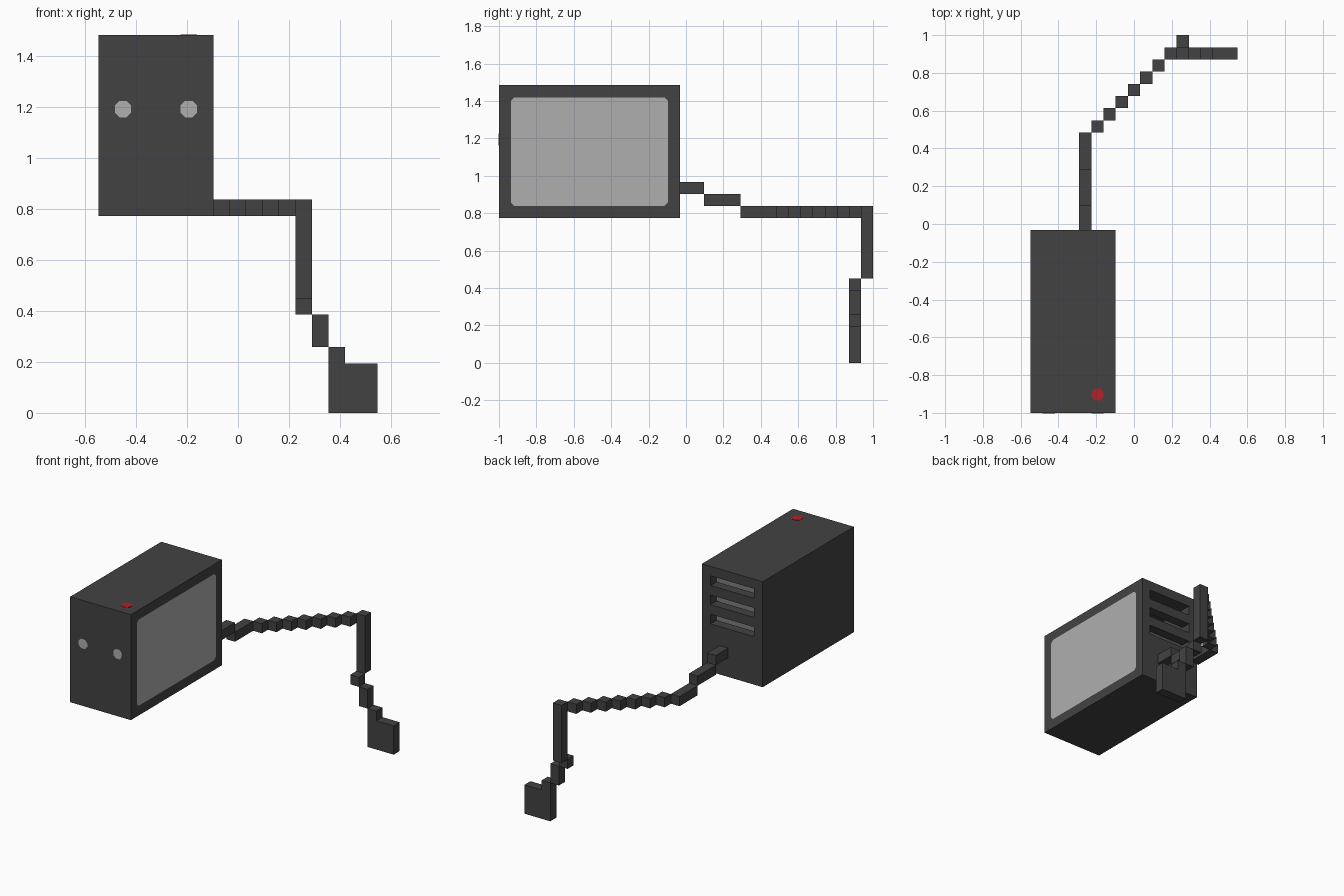
import bpy, bmesh
from mathutils import Vector

if "Cube" in bpy.data.objects:
    bpy.data.objects.remove(bpy.data.objects["Cube"])

U = 2 / 31                        # one grid cell; the model spans 17 x 31 x 23 cells
ORIGIN = Vector((-8.5, -15.5, 0))


def material(name, rgb):
    m = bpy.data.materials.new(name)
    m.diffuse_color = (*rgb, 1)
    m.use_nodes = True
    m.node_tree.nodes["Principled BSDF"].inputs["Base Color"].default_value = m.diffuse_color
    return m


DARK = material("charcoal", (0.055, 0.055, 0.055))
GREY = material("light grey", (0.43, 0.43, 0.43))
RED = material("red", (0.44, 0.015, 0.02))


def make(name, bm, mat):
    bmesh.ops.recalc_face_normals(bm, faces=bm.faces)
    mesh = bpy.data.meshes.new(name)
    bm.to_mesh(mesh)
    bm.free()
    mesh.materials.append(mat)
    ob = bpy.data.objects.new(name, mesh)
    bpy.context.collection.objects.link(ob)
    return ob


def box(name, lo, hi, mat=DARK, clip_axis=None, clip=0.28):
    """Box between two grid corners; edges along clip_axis can be chamfered."""
    lo, hi = Vector(lo), Vector(hi)
    bm = bmesh.new()
    bmesh.ops.create_cube(bm, size=1)
    for v in bm.verts:
        v.co = ((lo + hi) / 2 + v.co * (hi - lo) + ORIGIN) * U
    if clip_axis is not None:
        edges = [e for e in bm.edges
                 if abs((e.verts[0].co - e.verts[1].co).normalized()[clip_axis]) > 0.9]
        bmesh.ops.bevel(bm, geom=edges, offset=clip * U, segments=1,
                        affect='EDGES', profile=0.5)
    return make(name, bm, mat)


def cut(target, cutter):
    cutter.hide_render = True
    cutter.hide_viewport = False
    cutter.display_type = 'WIRE'
    mod = target.modifiers.new("cut", 'BOOLEAN')
    mod.operation = 'DIFFERENCE'
    mod.solver = 'EXACT'
    mod.object = cutter
    bpy.context.view_layer.objects.active = target
    bpy.ops.object.modifier_apply(modifier=mod.name)
    bpy.data.objects.remove(cutter)


# Hollow case with a side window opening and three rear vents
case = box("case", (0, 0, 12), (7, 15, 23))
cut(case, box("cavity_cutter", (1, 1, 13), (6, 14, 22)))
cut(case, box("window_cutter", (5.5, 1, 13), (7.5, 14, 22), DARK, 0))
for z in (17, 19, 21):
    cut(case, box("vent_cutter", (1, 13.5, z), (6, 15.5, z + 1)))

# Side window fills its opening flush with the case
box("side_window", (6, 1, 13), (7, 14, 22), GREY, 0)

# Front ports and red power button, thin plates
P = 0.03
for x in (1, 5):
    box("front_port", (x, -P, 18), (x + 1, P, 19), GREY, 1)
box("power_button", (5, 1, 23 - P), (6, 2, 23 + P), RED, 2)

# Cable steps down behind the case, runs diagonally, then drops to the plug
steps = [((4, 15, 14), (5, 17, 15)), ((4, 17, 13), (5, 20, 14)),
         ((4, 20, 12), (5, 23, 13))]
steps += [((5 + k, 23 + k, 12), (6 + k, 24 + k, 13)) for k in range(7)]
steps += [((12, 30, 7), (13, 31, 13)), ((12, 29, 6), (13, 30, 7)),
          ((13, 29, 4), (14, 30, 6)), ((14, 29, 3), (15, 30, 4))]
for lo, hi in steps:
    box("cable_segment", lo, hi)

# Plug at the end of the cable
box("plug", (14, 29, 0), (17, 30, 3))
